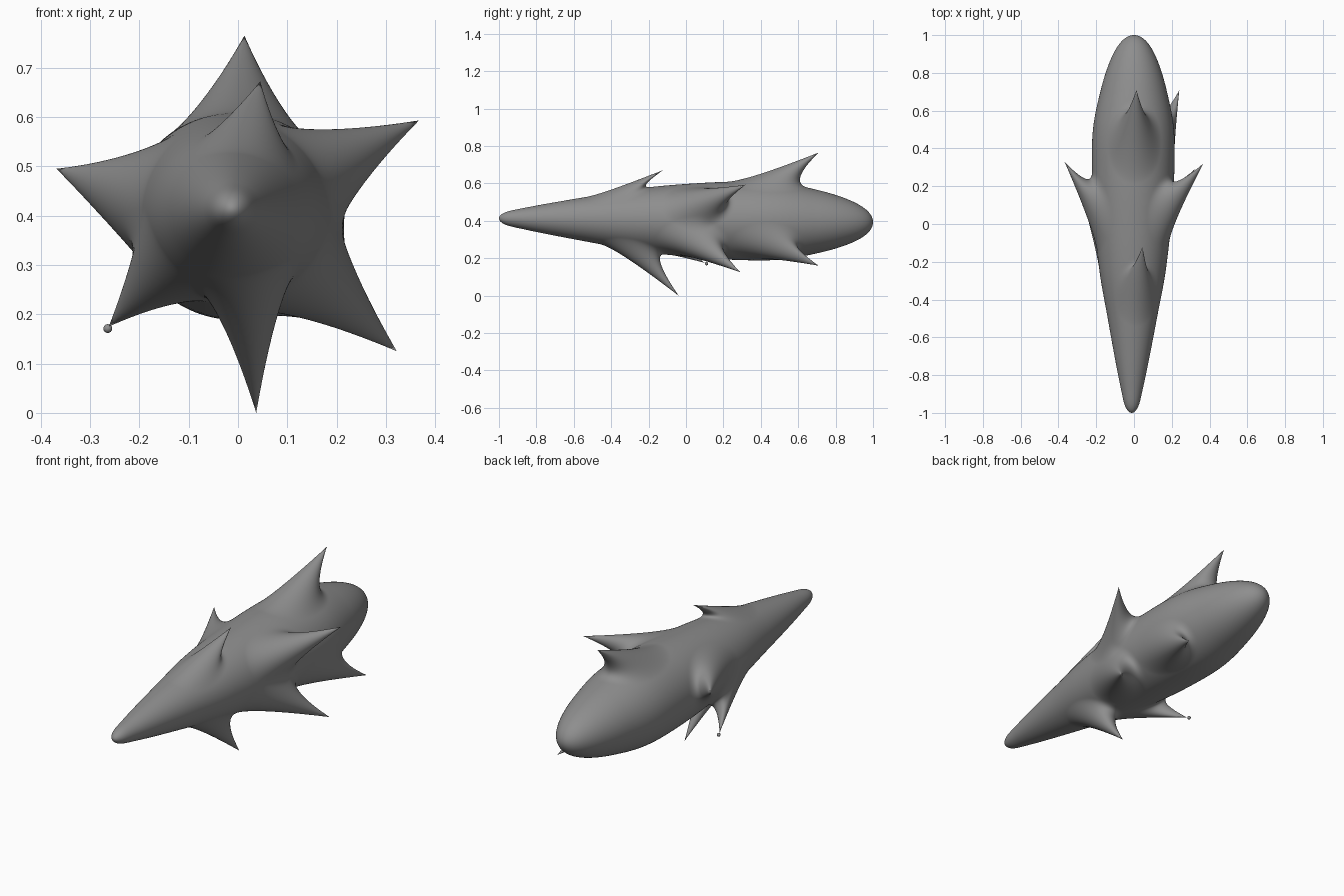
import bpy, bmesh, math
from mathutils import Vector

if "Cube" in bpy.data.objects:
    bpy.data.objects.remove(bpy.data.objects["Cube"])

RINGS, SIDES = 400, 180

# body radius at equal steps of the angle t, where y = -cos(t)
RADII = [0, .033, .057, .088, .125, .167, .194, .209, .206, .168, .12, .064, 0]


def radius(u):
    """Smooth (Catmull-Rom) radius along the body, u in 0..1."""
    r = [-RADII[1]] + RADII + [-RADII[-2]]
    s = u * (len(RADII) - 1)
    k = min(int(s), len(RADII) - 2)
    t = s - k
    a, b, c, d = r[k:k + 4]
    return max(0, b + .5 * t * (c - a + t * (2*a - 5*b + 4*c - d + t * (3*(b - c) + d - a))))


def body_point(i, j):
    u = i / RINGS
    y = -math.cos(math.pi * u)
    r = radius(u)
    a = 2 * math.pi * j / SIDES
    return Vector((-.006 + .006 * y + 1.04 * r * math.cos(a), y,
                   .403 - .01 * y + r * math.sin(a)))


# spikes: tip, base y, base angle in degrees, half width around, half width along
SPIKES = [
    ((.013, .71, .765), .43, 88, .15, .22),      # upper rear
    ((.045, -.12, .672), -.36, 80, .12, .18),    # upper front
    ((.367, .32, .593), .06, 27, .14, .20),      # right upper
    ((.322, .29, .125), .04, -40, .15, .20),     # right lower
    ((.24, .71, .16), .43, -40, .14, .20),       # right rear
    ((.037, -.04, 0), -.29, -80, .115, .18),     # bottom
    ((-.368, .33, .495), .06, 172, .17, .22),    # left upper
    ((-.262, .10, .175), -.14, 218, .13, .18),   # left lower
]
pulls = []
for tip, y0, deg, wa, wy in SPIKES:
    i0 = round(math.acos(-y0) / math.pi * RINGS)
    j0 = round(deg / 360 * SIDES) % SIDES
    base = body_point(i0, j0)
    pulls.append((i0, j0, base, Vector(tip) - base, wa, wy))


def pulled_point(i, j):
    """Body surface point, drawn out towards any nearby spike tip."""
    p = body_point(i, j)
    r = radius(i / RINGS)
    out = p.copy()
    for i0, j0, base, pull, wa, wy in pulls:
        dj = (j - j0 + SIDES // 2) % SIDES - SIDES // 2
        d = math.hypot(dj * 2 * math.pi / SIDES * r / wa, (p.y - base.y) / wy)
        if d < 1:
            out += pull * (1 - d) ** 2
    return out


# dark grey surface
grey = bpy.data.materials.new("dark_grey")
grey.diffuse_color = (.27, .27, .27, 1)
grey.use_nodes = True
grey.node_tree.nodes["Principled BSDF"].inputs["Base Color"].default_value = grey.diffuse_color

# body with spikes
bm = bmesh.new()
rings = [[bm.verts.new(pulled_point(i, j)) for j in range(SIDES)] for i in range(1, RINGS)]
front = bm.verts.new(body_point(0, 0))
back = bm.verts.new(body_point(RINGS, 0))
for j in range(SIDES):
    k = (j + 1) % SIDES
    for a, b in zip(rings, rings[1:]):
        bm.faces.new((a[j], a[k], b[k], b[j]))
    bm.faces.new((front, rings[0][k], rings[0][j]))
    bm.faces.new((back, rings[-1][j], rings[-1][k]))
bmesh.ops.recalc_face_normals(bm, faces=bm.faces)
for f in bm.faces:
    f.smooth = True
mesh = bpy.data.meshes.new("spiky_body")
bm.to_mesh(mesh)
bm.free()
mesh.materials.append(grey)
bpy.context.collection.objects.link(bpy.data.objects.new("spiky_body", mesh))

# small bead on the end of the lower left spike
bpy.ops.mesh.primitive_uv_sphere_add(segments=16, ring_count=8, radius=.009,
                                     location=(-.264, .11, .171))
bead = bpy.context.object
bead.name = "spike_bead"
bead.data.materials.append(grey)
bpy.ops.object.shade_smooth()
